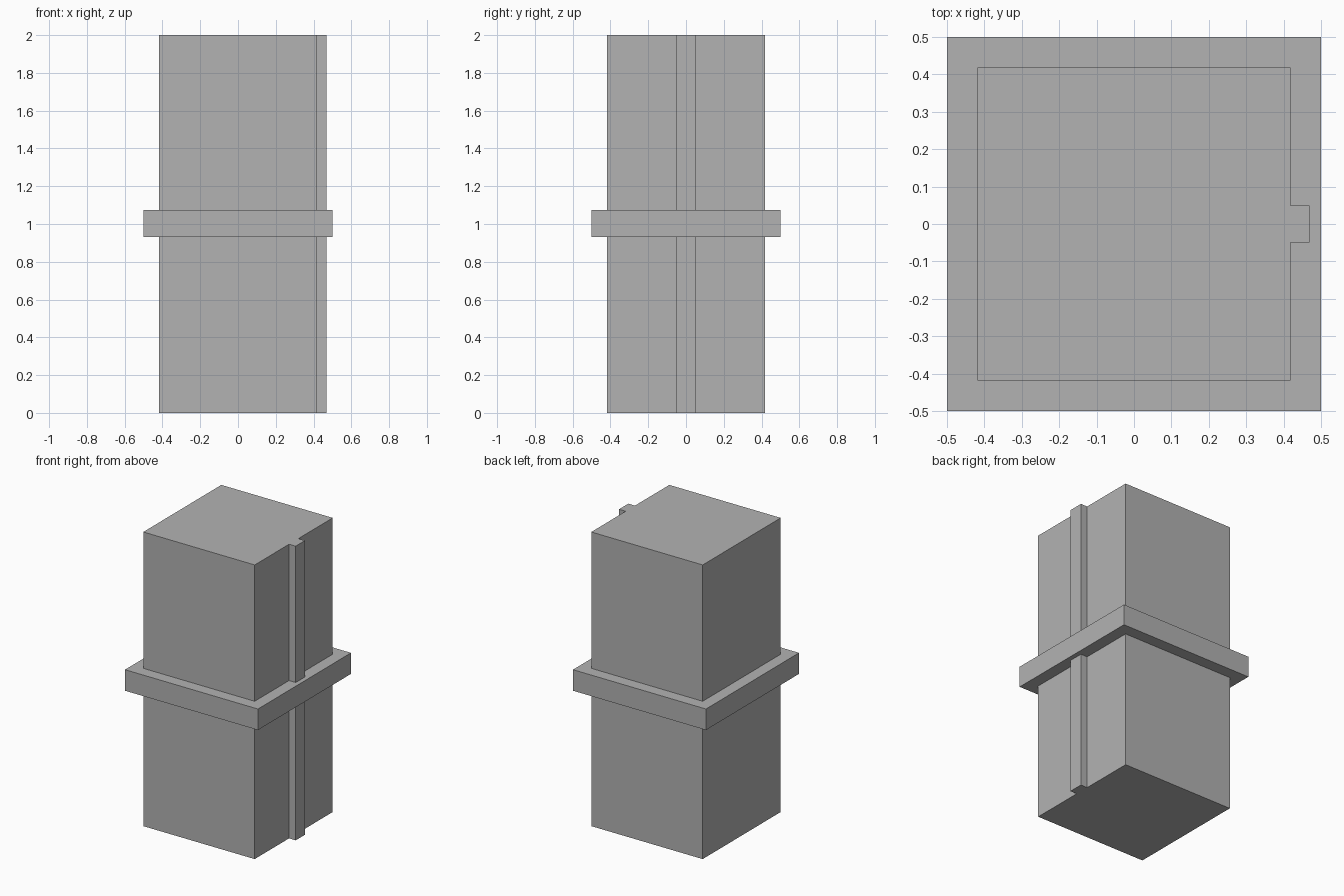
import bpy
import bmesh

cube = bpy.data.objects.get("Cube")
if cube:
    bpy.data.objects.remove(cube, do_unlink=True)

grey = bpy.data.materials.new("plain grey")
grey.use_nodes = True
colour = (0.448, 0.448, 0.448, 1)
grey.diffuse_color = colour
grey.node_tree.nodes["Principled BSDF"].inputs["Base Color"].default_value = colour


def extrude_profile(name, points, bottom, top):
    """Closed flat-faced prism from an outline in plan."""
    bm = bmesh.new()
    base = bm.faces.new([bm.verts.new((x, y, bottom)) for x, y in points])
    result = bmesh.ops.extrude_face_region(bm, geom=[base], use_keep_orig=True)
    raised = [v for v in result["geom"] if isinstance(v, bmesh.types.BMVert)]
    bmesh.ops.translate(bm, verts=raised, vec=(0, 0, top - bottom))
    bmesh.ops.recalc_face_normals(bm, faces=bm.faces[:])
    mesh = bpy.data.meshes.new(name)
    bm.to_mesh(mesh)
    bm.free()
    mesh.materials.append(grey)
    obj = bpy.data.objects.new(name, mesh)
    bpy.context.collection.objects.link(obj)
    return obj


half = 0.419      # half width of the column
rib = 0.05        # rib depth and half width
rim = 0.5         # half width of the collar

# Square column with a full-height key rib on its left side
column = [(-half, -half), (half, -half), (half, -rib), (half + rib, -rib),
          (half + rib, rib), (half, rib), (half, half), (-half, half)]
extrude_profile("keyed_column", column, 0, 2)

# Square collar around the middle
collar = [(-rim, -rim), (rim, -rim), (rim, rim), (-rim, rim)]
extrude_profile("middle_collar", collar, 0.93, 1.073)
